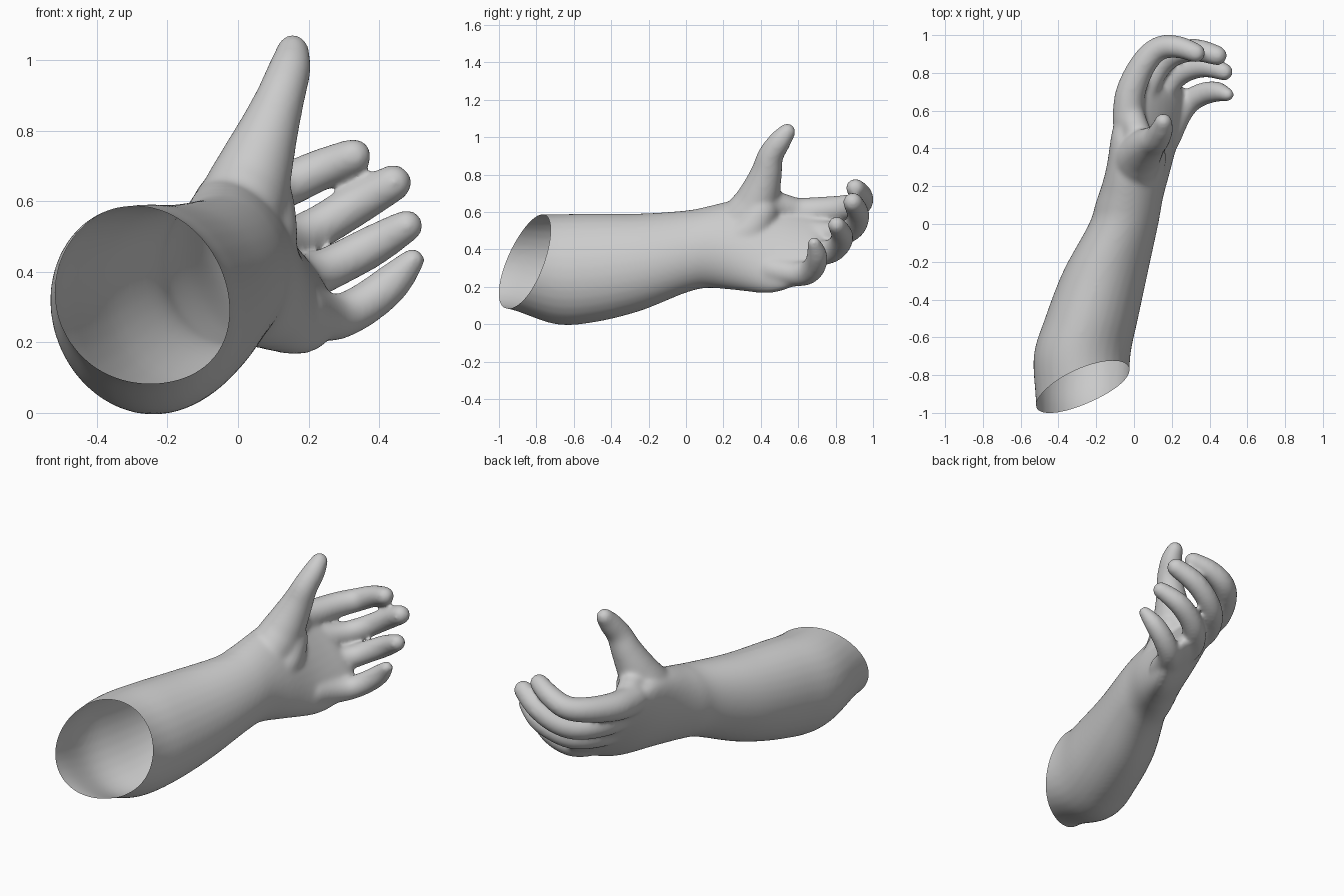
import bpy, bmesh, math
from mathutils import Vector

if "Cube" in bpy.data.objects:
    bpy.data.objects.remove(bpy.data.objects["Cube"])


def spline(pts, steps=6):
    """Catmull-Rom interpolation of control tuples."""
    out = []
    for i in range(len(pts) - 1):
        p0, p1, p2, p3 = (pts[max(i - 1, 0)], pts[i], pts[i + 1], pts[min(i + 2, len(pts) - 1)])
        for s in range(steps):
            t = s / steps
            out.append(tuple(
                0.5 * (2 * b + (c - a) * t + (2 * a - 5 * b + 4 * c - d) * t * t
                       + (3 * b - a - 3 * c + d) * t ** 3)
                for a, b, c, d in zip(p0, p1, p2, p3)))
    return out + [tuple(pts[-1])]


def loft(bm, rings):
    """Skin a closed solid over a list of point rings."""
    vs = [[bm.verts.new(p) for p in r] for r in rings]
    n = len(vs[0])
    for a, b in zip(vs, vs[1:]):
        for i in range(n):
            j = (i + 1) % n
            bm.faces.new((a[i], a[j], b[j], b[i]))
    bm.faces.new(vs[0][::-1])
    bm.faces.new(vs[-1])


def limb(bm, sections, n=32):
    """Oval sections (y, x, z, half length, half width, roll in degrees)."""
    rings = []
    for y, x, z, a, b, roll in spline(sections):
        r = math.radians(roll)
        u, v = Vector((math.sin(r), 0, -math.cos(r))), Vector((math.cos(r), 0, math.sin(r)))
        rings.append([Vector((x, y, z)) + u * a * math.cos(t) + v * b * math.sin(t)
                      for t in (math.tau * k / n for k in range(n))])
    loft(bm, rings)


def finger(bm, pts, n=20):
    """Round tube through (x, y, z, radius) with domed ends."""
    path = [(Vector(p[:3]), p[3]) for p in spline(pts)]
    d0 = (path[1][0] - path[0][0]).normalized()
    d1 = (path[-1][0] - path[-2][0]).normalized()
    dome = [math.radians(a) for a in (20, 40, 60, 78)]
    c, r = path[0]
    start = [(c - d0 * r * math.sin(a), r * math.cos(a)) for a in reversed(dome)]
    c, r = path[-1]
    end = [(c + d1 * r * math.sin(a), r * math.cos(a)) for a in dome]
    path = start + path + end
    rings, side = [], d0.orthogonal()
    for i, (c, r) in enumerate(path):
        d = (path[min(i + 1, len(path) - 1)][0] - path[max(i - 1, 0)][0]).normalized()
        side = (side - d * side.dot(d)).normalized()
        up = d.cross(side)
        rings.append([c + (side * math.cos(t) + up * math.sin(t)) * r
                      for t in (math.tau * k / n for k in range(n))])
    loft(bm, rings)


bm = bmesh.new()

# Forearm, wrist and palm
limb(bm, [
    (-1.15, -.29, .34, .25, .225, 10),
    (-.95, -.273, .335, .254, .246, 12),
    (-.70, -.275, .294, .297, .253, 15),
    (-.50, -.225, .300, .295, .243, 15),
    (-.25, -.150, .330, .264, .222, 15),
    (0, -.055, .388, .222, .182, 12),
    (.12, -.025, .412, .222, .172, 14),
    (.27, .018, .422, .254, .152, 23),
    (.45, .058, .416, .286, .120, 32),
    (.58, .092, .420, .270, .090, 39),
    (.68, .115, .428, .230, .066, 43),
    (.73, .13, .435, .19, .035, 43),
])

# Fingers: index, middle, ring, little
for pts in (
    [(-.03, .55, .59, .085), (-.02, .69, .60, .080), (.045, .84, .62, .071),
     (.13, .928, .643, .065), (.23, .938, .688, .060), (.328, .905, .728, .052)],
    [(.03, .55, .49, .08), (.05, .69, .485, .074), (.13, .83, .485, .065),
     (.22, .90, .522, .062), (.33, .92, .588, .061), (.44, .892, .652, .054)],
    [(.10, .52, .38, .08), (.125, .65, .38, .072), (.20, .76, .385, .065),
     (.28, .815, .42, .062), (.38, .835, .473, .060), (.478, .805, .53, .048)],
    [(.17, .46, .29, .08), (.235, .58, .270, .070), (.295, .65, .275, .064),
     (.37, .69, .316, .061), (.44, .70, .373, .055), (.495, .685, .433, .037)],
):
    finger(bm, pts)

# Thumb with its fleshy base, and the web to the index finger
finger(bm, [(-.015, .10, .45, .10), (-.002, .24, .51, .115), (.015, .345, .60, .125),
            (.05, .395, .70, .108), (.09, .43, .81, .085), (.122, .452, .90, .070),
            (.148, .503, .98, .061), (.155, .54, 1.027, .048)])
finger(bm, [(.045, .40, .64, .09), (.01, .50, .63, .075), (-.02, .60, .60, .07)])

# Ball of the thumb on the palm side
finger(bm, [(.06, .22, .44, .09), (.075, .34, .50, .095), (.065, .40, .60, .095)])

bmesh.ops.recalc_face_normals(bm, faces=bm.faces[:])
mesh = bpy.data.meshes.new("forearm_and_hand")
bm.to_mesh(mesh)
bm.free()
arm = bpy.data.objects.new("forearm_and_hand", mesh)
bpy.context.collection.objects.link(arm)
bpy.context.view_layer.objects.active = arm
arm.select_set(True)

# Fuse everything into one skin and soften the joins
fuse = arm.modifiers.new("fuse", 'REMESH')
fuse.mode = 'VOXEL'
fuse.voxel_size = 0.010
soften = arm.modifiers.new("soften", 'SMOOTH')
soften.factor = 0.5
soften.iterations = 26
for name in ("fuse", "soften"):
    bpy.ops.object.modifier_apply(modifier=name)

# Slice the elbow end open along a slanted plane
bm = bmesh.new()
bm.from_mesh(arm.data)
bmesh.ops.bisect_plane(bm, geom=bm.verts[:] + bm.edges[:] + bm.faces[:],
                       plane_co=(-.27, -.86, .33), plane_no=(-.42, 1, -.40),
                       clear_inner=True)
bm.to_mesh(arm.data)
bm.free()
bpy.ops.object.shade_smooth()
